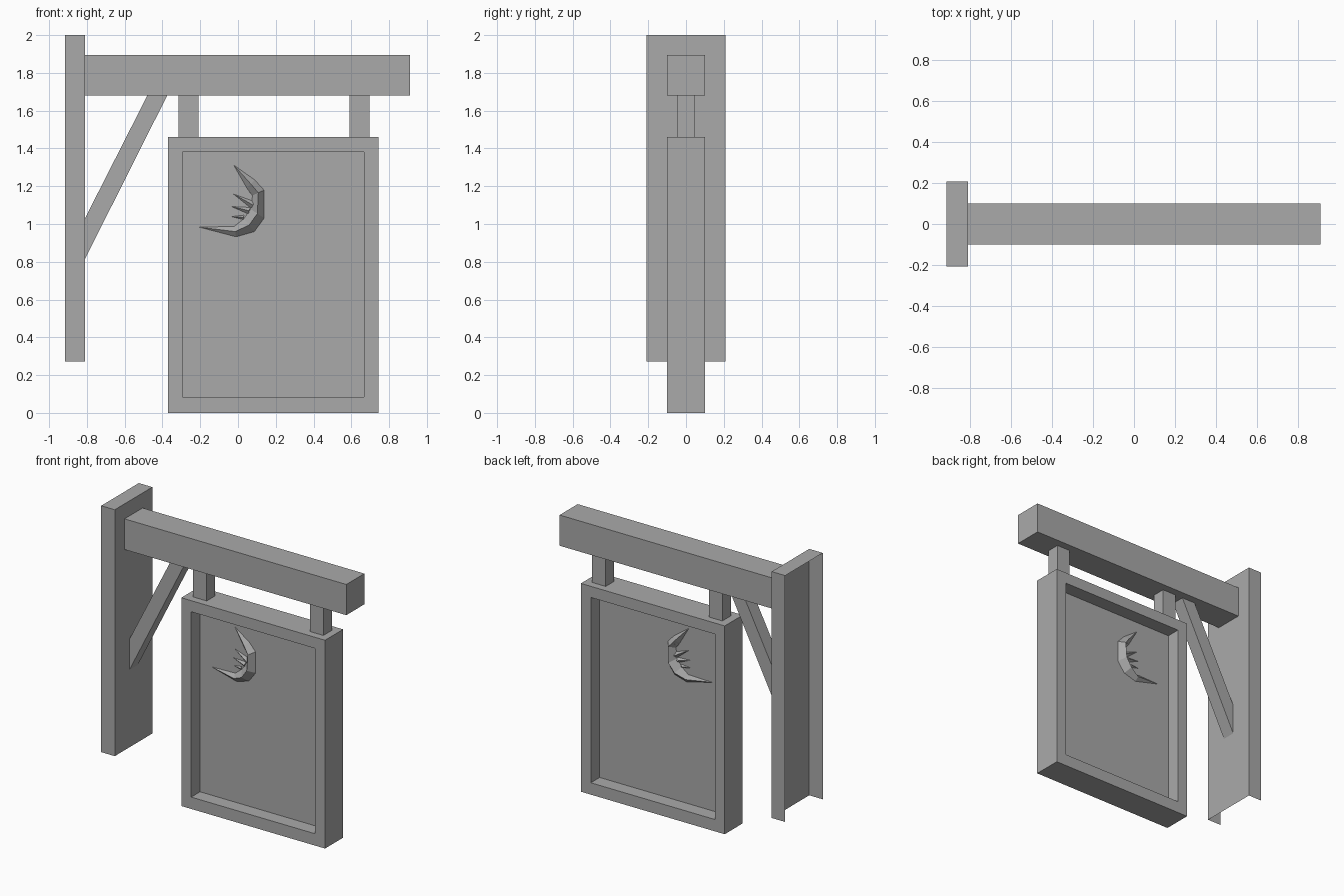
import bpy, bmesh
from mathutils import Vector

old = bpy.data.objects.get("Cube")
if old:
    bpy.data.objects.remove(old, do_unlink=True)

grey = bpy.data.materials.new("plain_grey")
grey.use_nodes = True
colour = (0.4, 0.4, 0.4, 1)
grey.diffuse_color = colour
grey.node_tree.nodes["Principled BSDF"].inputs["Base Color"].default_value = colour


def finish(name, bm):
    mesh = bpy.data.meshes.new(name)
    bm.to_mesh(mesh)
    bm.free()
    mesh.materials.append(grey)
    obj = bpy.data.objects.new(name, mesh)
    bpy.context.collection.objects.link(obj)
    return obj


def slab(name, outline, depth, open_sides=()):
    """Extrude an x-z outline to +-depth in y, leaving out faces along open_sides."""
    bm = bmesh.new()
    face = bm.faces.new([bm.verts.new((x, -depth, z)) for x, z in outline])
    ext = bmesh.ops.extrude_face_region(bm, geom=[face], use_keep_orig=True)
    moved = [v for v in ext["geom"] if isinstance(v, bmesh.types.BMVert)]
    bmesh.ops.translate(bm, vec=(0, 2 * depth, 0), verts=moved)
    bmesh.ops.recalc_face_normals(bm, faces=bm.faces)
    bm.normal_update()
    dropped = [f for f in bm.faces if any(f.normal.dot(Vector(d)) > 0.9 for d in open_sides)]
    bmesh.ops.delete(bm, geom=dropped, context="FACES")
    return finish(name, bm)


def rect(x0, x1, z0, z1):
    return [(x0, z0), (x1, z0), (x1, z1), (x0, z1)]


LEFT, RIGHT, UP, DOWN = (-1, 0, 0), (1, 0, 0), (0, 0, 1), (0, 0, -1)

# Wall post is a shell, open toward the wall and underneath
slab("wall_post", rect(-0.915, -0.81, 0.273, 2), 0.208, [LEFT, DOWN])
slab("top_beam", rect(-0.81, 0.91, 1.68, 1.895), 0.1, [LEFT])
slab("diagonal_brace", [(-0.81, 0.815), (-0.375, 1.68), (-0.48, 1.68), (-0.81, 1.03)],
     0.047, [LEFT, UP])

# Two hangers
for name, x in (("left_hanger", 0.59), ("right_hanger", -0.315)):
    slab(name, rect(x, x + 0.105, 1.46, 1.68), 0.047, [UP, DOWN])

# Sign frame: closed ring swept around the border
bm = bmesh.new()
outer, inner = rect(-0.37, 0.745, 0, 1.46), rect(-0.293, 0.668, 0.083, 1.382)
rings = [[bm.verts.new((x, y, z)) for x, z in loop]
         for loop, y in ((outer, -0.1), (inner, -0.1), (inner, 0.1), (outer, 0.1))]
for r in range(4):
    a, b = rings[r], rings[(r + 1) % 4]
    for i in range(4):
        j = (i + 1) % 4
        bm.faces.new((a[i], a[j], b[j], b[i]))
bmesh.ops.recalc_face_normals(bm, faces=bm.faces)
finish("sign_frame", bm)

# Thin panel in the middle of the frame
slab("sign_panel", rect(-0.293, 0.668, 0.083, 1.382), 0.002, [LEFT, RIGHT, UP, DOWN])

# Faceted crescent: diamond sections between two pointed tips
sections = [((-0.01, 0.93), (-0.02, 0.99), 0.025),
            ((0.087, 0.958), (0.03, 1.03), 0.045),
            ((0.14, 1.03), (0.065, 1.08), 0.05),
            ((0.14, 1.18), (0.075, 1.15), 0.045),
            ((0.09, 1.235), (0.045, 1.19), 0.03)]
bm = bmesh.new()
loops = []
for (ox, oz), (ix, iz), d in sections:
    mx, mz = (ox + ix) / 2, (oz + iz) / 2
    loops.append([bm.verts.new(p) for p in
                  ((ox, 0, oz), (mx, -d, mz), (ix, 0, iz), (mx, d, mz))])
low_tip, high_tip = bm.verts.new((-0.22, 0, 0.985)), bm.verts.new((-0.03, 0, 1.32))
for i in range(4):
    j = (i + 1) % 4
    for a, b in zip(loops, loops[1:]):
        bm.faces.new((a[i], a[j], b[j], b[i]))
    bm.faces.new((low_tip, loops[0][j], loops[0][i]))
    bm.faces.new((high_tip, loops[-1][i], loops[-1][j]))

# Thin spikes on the inner edge
for base, tip, w in (((0.03, 1.035), (-0.045, 1.04), 0.014),
                     ((0.06, 1.07), (-0.045, 1.095), 0.02),
                     ((0.08, 1.1), (-0.035, 1.165), 0.022),
                     ((0.075, 1.18), (0.03, 1.225), 0.02)):
    b, t = Vector((base[0], 0, base[1])), Vector((tip[0], 0, tip[1]))
    side = (t - b).cross(Vector((0, 1, 0))).normalized() * w
    deep = Vector((0, w, 0))
    foot = [bm.verts.new(b + o) for o in (side, deep, -side, -deep)]
    point = bm.verts.new(t)
    for i in range(4):
        bm.faces.new((foot[i], foot[(i + 1) % 4], point))
    bm.faces.new(foot)
bmesh.ops.recalc_face_normals(bm, faces=bm.faces)
finish("crescent_emblem", bm)
